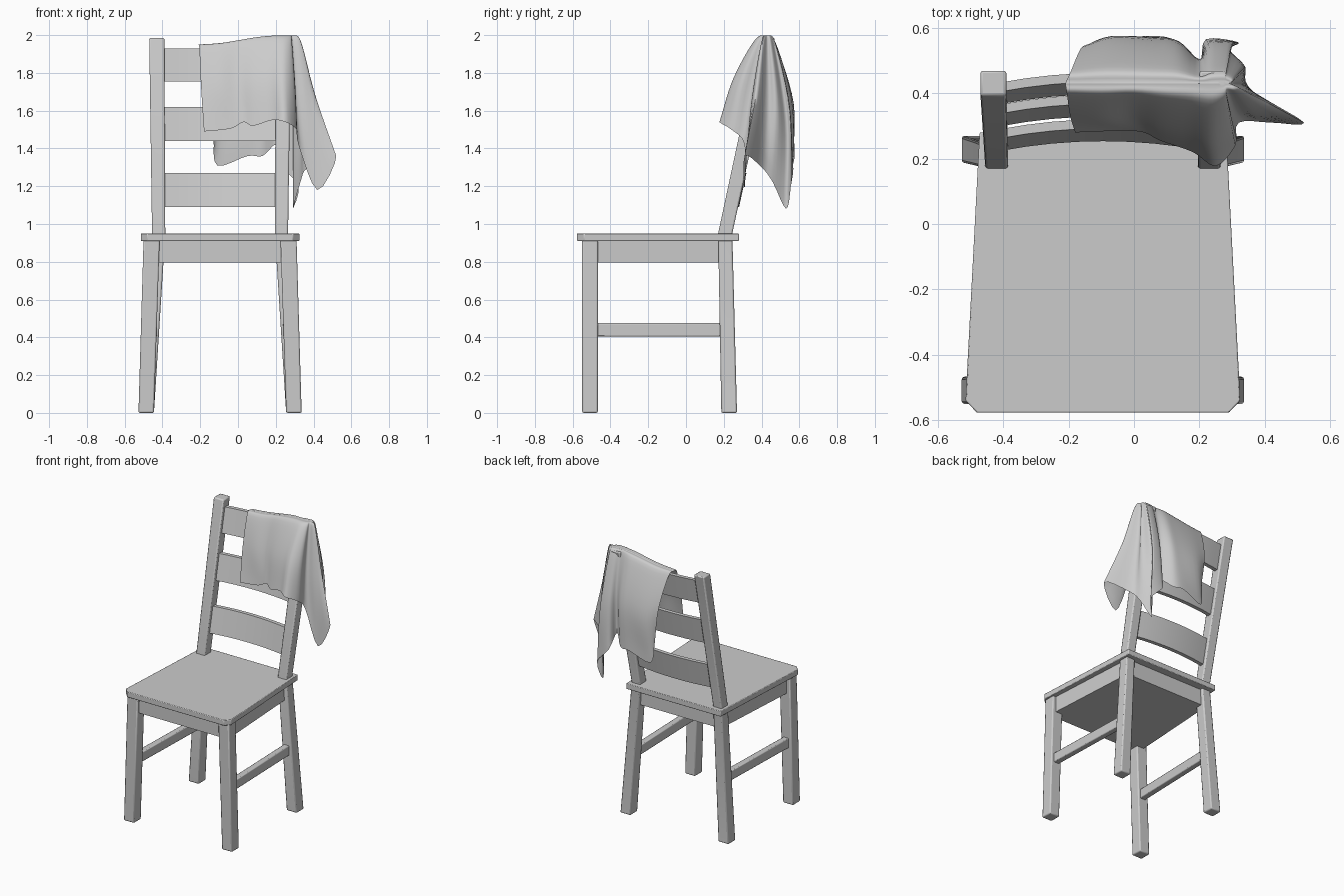
import bpy, bmesh
from mathutils import Vector

if "Cube" in bpy.data.objects:
    bpy.data.objects.remove(bpy.data.objects["Cube"])

CX = -0.095  # mirror plane of the chair


def finish(name, bm, bevel=0.0, angle=0.6):
    bmesh.ops.recalc_face_normals(bm, faces=bm.faces)
    me = bpy.data.meshes.new(name)
    bm.to_mesh(me)
    bm.free()
    ob = bpy.data.objects.new(name, me)
    bpy.context.collection.objects.link(ob)
    if bevel:
        mod = ob.modifiers.new("bevel", "BEVEL")
        mod.width = bevel
        mod.segments = 2
    bpy.ops.object.select_all(action='DESELECT')
    ob.select_set(True)
    bpy.context.view_layer.objects.active = ob
    bpy.ops.object.shade_smooth_by_angle(angle=angle)
    return ob


def loft(name, rings, bevel=0.0):
    """Skin a list of equal-sized closed rings and cap both ends."""
    bm = bmesh.new()
    vs = [[bm.verts.new(p) for p in r] for r in rings]
    n = len(vs[0])
    for a, b in zip(vs, vs[1:]):
        for i in range(n):
            j = (i + 1) % n
            bm.faces.new((a[i], a[j], b[j], b[i]))
    bm.faces.new(vs[0])
    bm.faces.new(vs[-1])
    return finish(name, bm, bevel)


def rect(s, x0, x1, y0, y1, z):
    """Horizontal rectangle, x measured from the mirror plane on side s."""
    return [(CX + s * x, y, z) for x, y in ((x0, y0), (x1, y0), (x1, y1), (x0, y1))]


# Legs, back posts and side stretchers
for s, side in ((-1, "left"), (1, "right")):
    loft("front_leg_" + side, [rect(s, .35, .432, -.55, -.467, 0),
                               rect(s, .32, .405, -.55, -.467, .915)], .008)
    loft("back_leg_" + side, [rect(s, .35, .432, .187, .27, 0),
                              rect(s, .29, .36, .17, .245, .95),
                              rect(s, .295, .375, .392, .47, 1.985)], .008)
    loft("side_stretcher_" + side,
         [[(CX + s * (x + dx), y, z) for dx, z in ((-.022, .405), (.022, .405), (.022, .475), (-.022, .475))]
          for x, y in ((.375, -.48), (.355, .2))], .006)

# Seat board with clipped front corners
half = [(.385, -.577), (.42, -.54), (.377, .28)]
outline = [(CX + x, y) for x, y in half] + [(CX - x, y) for x, y in reversed(half)]
loft("seat", [[(x, y, z) for x, y in outline] for z in (.91, .95)], .004)

# Apron block under the seat
loft("apron", [[(CX + x, y, z) for x, y in ((-.385, -.53), (.385, -.53), (.34, .225), (-.34, .225))]
               for z in (.795, .912)])

# Bowed ladder slats following the lean of the posts
for k, (z0, z1) in enumerate(((1.09, 1.27), (1.44, 1.62), (1.755, 1.93))):
    rings = []
    for i in range(9):
        t = i / 4 - 1
        bow = .03 * (1 - t * t)
        rings.append([(CX + .315 * t, .207 + .2155 * (z - .95) + bow + d, z)
                      for z, d in ((z0, -.014), (z0, .014), (z1, .014), (z1, -.014))])
    loft("back_slat_%d" % (k + 1), rings)

# Draped cloth: columns run from the ridge to the hem, front to right to back
# ridge x, mid x, mid y, hem x, hem y, hem z
folds = [
    (-.21, -.195, .33, -.18, .28, 1.49),
    (-.10, -.09, .32, -.04, .285, 1.505),
    (.00, .00, .33, .03, .28, 1.54),
    (.10, .08, .30, .08, .255, 1.52),
    (.18, .17, .28, .18, .22, 1.55),
    (.24, .24, .25, .25, .177, 1.54),
    (.27, .30, .29, .31, .24, 1.50),
    (.28, .30, .35, .32, .31, 1.42),
    (.29, .37, .34, .42, .31, 1.18),
    (.29, .41, .37, .52, .31, 1.36),
    (.29, .33, .43, .37, .40, 1.30),
    (.29, .34, .48, .33, .46, 1.22),
    (.28, .29, .53, .29, .53, 1.08),
    (.27, .30, .55, .32, .555, 1.20),
    (.24, .23, .54, .22, .565, 1.32),
    (.20, .20, .50, .20, .50, 1.42),
    (.13, .14, .55, .13, .56, 1.36),
    (.05, .07, .56, .05, .575, 1.36),
    (-.09, -.06, .57, -.11, .56, 1.31),
    (-.21, -.16, .54, -.13, .54, 1.46),
]


def spline(pts, steps):
    """Catmull-Rom through a list of vectors."""
    p = [pts[0] * 2 - pts[1]] + pts + [pts[-1] * 2 - pts[-2]]
    out = []
    for i in range(1, len(p) - 2):
        a, b, c, d = p[i - 1:i + 3]
        for k in range(steps):
            t = k / steps
            out.append(.5 * (2 * b + (c - a) * t + (2 * a - 5 * b + 4 * c - d) * t * t
                             + (3 * b - a - 3 * c + d) * t ** 3))
    return out + [pts[-1]]


columns = []
for rx, mx, my, hx, hy, hz in folds:
    t = min(1, max(0, (rx + .2) / .42))
    ridge = Vector((rx, .43, 1.95 + .048 * t * t * (3 - 2 * t)))
    hem = Vector((hx, hy, hz))
    mid = Vector((mx, my, ridge.z + (hz - ridge.z) * .5))
    shoulder = ridge.lerp(mid, .36)
    shoulder.z = ridge.z + (mid.z - ridge.z) * .1
    columns.append(spline([ridge, shoulder, mid, hem], 6))
rows = [spline(list(r), 4) for r in zip(*columns)]

bm = bmesh.new()
grid = [[bm.verts.new(p) for p in r] for r in rows]
for a, b in zip(grid, grid[1:]):
    for i in range(len(a) - 1):
        bm.faces.new((a[i], a[i + 1], b[i + 1], b[i]))
bmesh.ops.remove_doubles(bm, verts=bm.verts, dist=.0005)
finish("draped_cloth", bm, angle=1.4)
